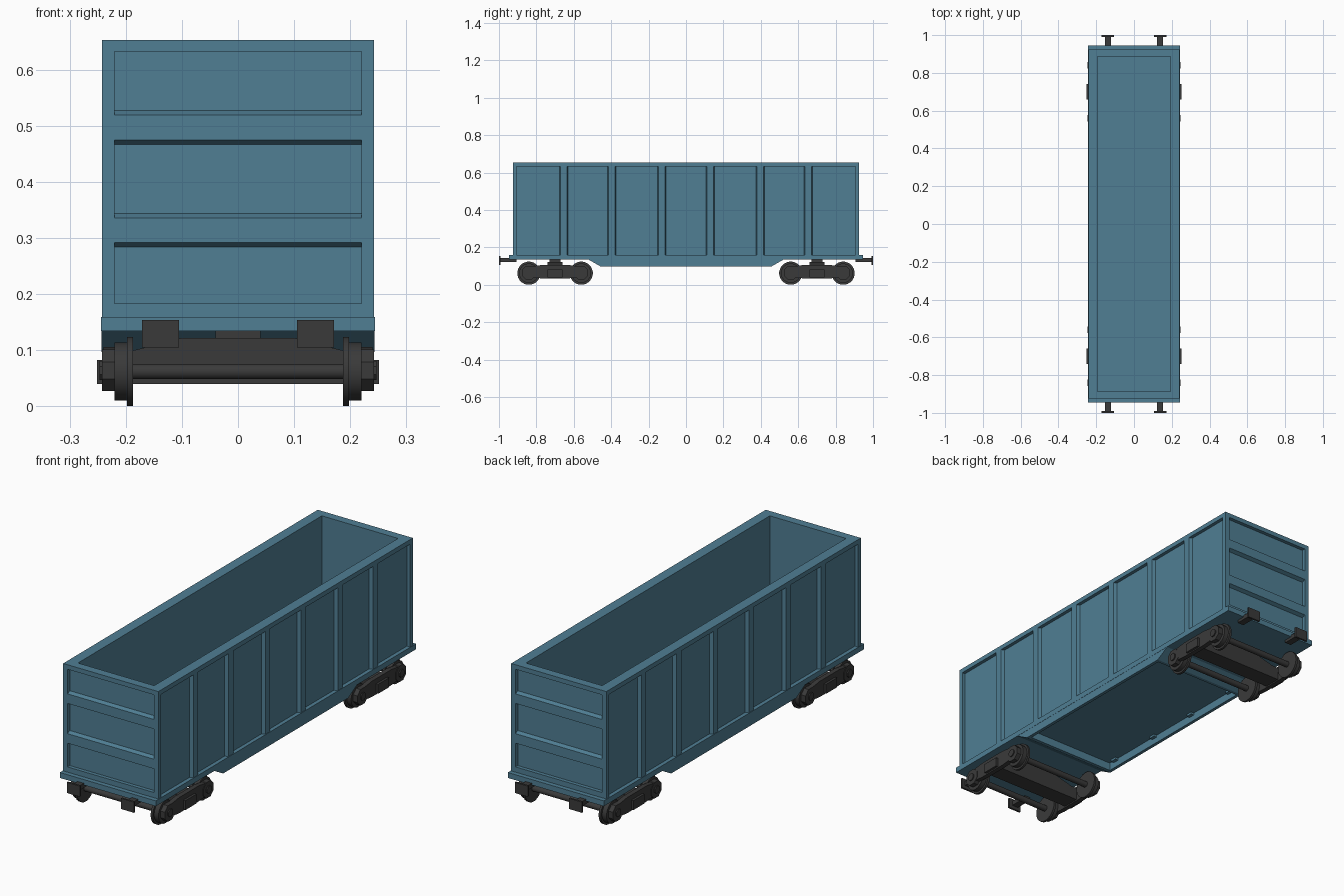
import bpy, bmesh, math

if "Cube" in bpy.data.objects:
    bpy.data.objects.remove(bpy.data.objects["Cube"])


def material(name, rgb):
    m = bpy.data.materials.new(name)
    m.diffuse_color = (*rgb, 1)
    m.use_nodes = True
    m.node_tree.nodes["Principled BSDF"].inputs["Base Color"].default_value = m.diffuse_color
    return m


BLUE = material("wagon_blue", (0.08, 0.21, 0.295))
DARK = material("dark_iron", (0.042, 0.042, 0.042))


def prism(bm, pts, axis, a, b):
    """Extrude a 2D outline along an axis: x uses (y,z), y uses (x,z), z uses (x,y)."""
    def place(p, t):
        return {"x": (t, p[0], p[1]), "y": (p[0], t, p[1]), "z": (p[0], p[1], t)}[axis]
    lo = [bm.verts.new(place(p, a)) for p in pts]
    hi = [bm.verts.new(place(p, b)) for p in pts]
    faces = [bm.faces.new(lo), bm.faces.new(hi)]
    n = len(pts)
    for i in range(n):
        j = (i + 1) % n
        faces.append(bm.faces.new((lo[i], lo[j], hi[j], hi[i])))
    bmesh.ops.recalc_face_normals(bm, faces=faces)


def box(bm, x0, x1, y0, y1, z0, z1):
    prism(bm, [(x0, y0), (x1, y0), (x1, y1), (x0, y1)], "z", z0, z1)


def disc(bm, y, z, r, x0, x1, n):
    """Cylinder lying along x."""
    pts = [(y + r * math.cos(math.tau * (i + .5) / n), z + r * math.sin(math.tau * (i + .5) / n))
           for i in range(n)]
    prism(bm, pts, "x", x0, x1)


def finish(bm, name, mat, smooth=False):
    me = bpy.data.meshes.new(name)
    bm.to_mesh(me)
    bm.free()
    me.materials.append(mat)
    ob = bpy.data.objects.new(name, me)
    bpy.context.collection.objects.link(ob)
    if smooth:
        bpy.ops.object.select_all(action='DESELECT')
        ob.select_set(True)
        bpy.context.view_layer.objects.active = ob
        bpy.ops.object.shade_smooth_by_angle(angle=math.radians(35))
    return ob


# main dimensions: outer half sizes, recessed panels, inner opening
W, L, TOP, BASE = 0.242, 0.925, 0.653, 0.159
PW, PL = 0.226, 0.908
IW, IL = 0.194, 0.886
RAIL = 0.632

# floor slab with projecting edge
bm = bmesh.new()
box(bm, -0.244, 0.244, -0.946, 0.946, 0.134, BASE)
finish(bm, "floor_slab", BLUE)

# recessed wall panels
bm = bmesh.new()
for s in (-1, 1):
    box(bm, *sorted((s * IW, s * PW)), -PL, PL, BASE, RAIL)
    box(bm, -IW, IW, *sorted((s * IL, s * PL)), BASE, RAIL)
finish(bm, "wall_panels", BLUE)

# top rim
bm = bmesh.new()
for s in (-1, 1):
    box(bm, *sorted((s * IW, s * W)), -L, L, RAIL, TOP)
    box(bm, -IW, IW, *sorted((s * IL, s * L)), RAIL, TOP)
finish(bm, "top_rim", BLUE)

# corner posts and lower end rails
bm = bmesh.new()
for sy in (-1, 1):
    for sx in (-1, 1):
        box(bm, *sorted((sx * 0.22, sx * W)), *sorted((sy * 0.905, sy * L)), BASE, RAIL)
    box(bm, -0.22, 0.22, *sorted((sy * 0.9, sy * L)), BASE, 0.183)
finish(bm, "corner_posts", BLUE)

# tapered side posts
POSTS = (-0.653, -0.397, -0.129, 0.129, 0.397, 0.653)
bm = bmesh.new()
for s in (-1, 1):
    for y in POSTS:
        prism(bm, [(s * PW, y - 0.023), (s * W, y - 0.017), (s * W, y + 0.017),
                   (s * PW, y + 0.023)], "z", BASE, RAIL)
finish(bm, "side_posts", BLUE)

# tapered horizontal ribs on both ends
bm = bmesh.new()
for s in (-1, 1):
    for z in (0.314, 0.497):
        prism(bm, [(s * PL, z - 0.030), (s * L, z - 0.022), (s * L, z + 0.022),
                   (s * PL, z + 0.030)], "x", -0.22, 0.22)
finish(bm, "end_ribs", BLUE)

# hanging side sills, sloped cross plates and small gussets
bm = bmesh.new()
for s in (-1, 1):
    prism(bm, [(-0.52, 0.134), (-0.455, 0.097), (0.455, 0.097), (0.52, 0.134)], "x",
          s * 0.228, s * 0.243)
    prism(bm, [(s * 0.52, 0.134), (s * 0.455, 0.097), (s * 0.44, 0.097), (s * 0.44, 0.134)],
          "x", -0.228, 0.228)
    for y in POSTS[1:-1]:
        box(bm, *sorted((s * 0.212, s * 0.228)), y - 0.015, y + 0.015, 0.124, 0.134)
finish(bm, "under_sill", BLUE)

# buffers
bm = bmesh.new()
for sy in (-1, 1):
    for x in (-0.138, 0.138):
        box(bm, x - 0.033, x + 0.033, *sorted((sy * 0.991, sy * 1.0)), 0.105, 0.154)
        box(bm, x - 0.016, x + 0.016, *sorted((sy * 0.905, sy * 0.991)), 0.121, 0.142)
finish(bm, "buffers", DARK)

# bogies
for label, c in (("front", -0.70), ("rear", 0.70)):
    # wheelsets: axle, flange and tread
    bm = bmesh.new()
    for y in (c - 0.14, c + 0.14):
        disc(bm, y, 0.062, 0.014, -0.188, 0.188, 12)
        for s in (-1, 1):
            disc(bm, y, 0.062, 0.062, s * 0.187, s * 0.198, 24)
            disc(bm, y, 0.062, 0.052, s * 0.198, s * 0.220, 24)
    finish(bm, label + "_wheels", DARK, True)

    # side frames with axle boxes
    bm = bmesh.new()
    for s in (-1, 1):
        prism(bm, [(c - 0.13, 0.040), (c - 0.07, 0.034), (c + 0.07, 0.034), (c + 0.13, 0.040),
                   (c + 0.13, 0.098), (c + 0.07, 0.106), (c - 0.07, 0.106), (c - 0.13, 0.098)],
              "x", s * 0.218, s * 0.240)
        for y in (c - 0.14, c + 0.14):
            disc(bm, y, 0.064, 0.040, s * 0.218, s * 0.242, 8)
            disc(bm, y, 0.064, 0.018, s * 0.242, s * 0.247, 8)
    finish(bm, label + "_side_frames", DARK)

    # cross bolster with raised middle, passing through the frames
    bm = bmesh.new()
    prism(bm, [(-0.22, 0.040), (0.22, 0.040), (0.22, 0.098), (0.185, 0.100), (0.10, 0.122),
               (-0.10, 0.122), (-0.185, 0.100), (-0.22, 0.098)], "y", c - 0.04, c + 0.04)
    for s in (-1, 1):
        box(bm, *sorted((s * 0.22, s * 0.251)), c - 0.04, c + 0.04, 0.040, 0.083)
    # pivot reaching the floor
    box(bm, -0.04, 0.04, c - 0.03, c + 0.03, 0.122, 0.134)
    finish(bm, label + "_bolster", DARK)
